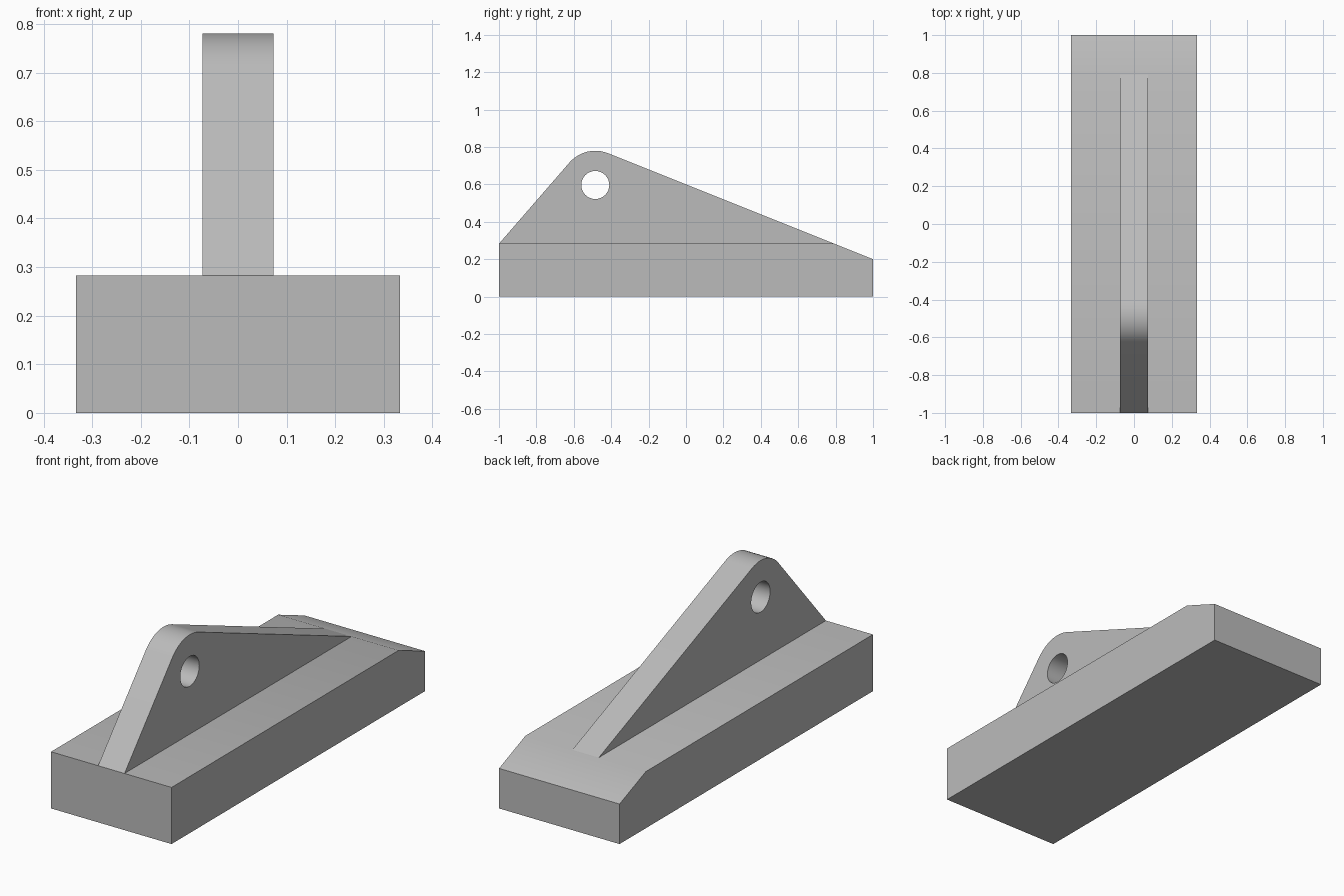
import bpy, bmesh, math

cube = bpy.data.objects.get("Cube")
if cube:
    bpy.data.objects.remove(cube, do_unlink=True)

grey = bpy.data.materials.new("plain_grey")
grey.use_nodes = True
grey.diffuse_color = (0.5, 0.5, 0.5, 1)
grey.node_tree.nodes["Principled BSDF"].inputs["Base Color"].default_value = (0.5, 0.5, 0.5, 1)

BASE_W, FIN_W = 0.666, 0.146
TOP, END = 0.283, 0.2            # base top and height of its low back end
SLOPE = 0.4                      # fall of the back ramp
RAMP_Y = 1 - (TOP - END) / SLOPE # where the ramp meets the base top
CY, CZ = -0.485, 0.597           # lug centre
LUG_R, HOLE_R = 0.183, 0.075


def arc(radius, start, end, steps):
    angles = [start + (end - start) * i / steps for i in range(steps + 1)]
    return [(CY + radius * math.cos(a), CZ + radius * math.sin(a)) for a in angles]


def plate(name, loops, width):
    """Extrude a side profile (outer loop, then holes) across x."""
    bm = bmesh.new()
    edges = []
    for loop in loops:
        vs = [bm.verts.new((-width / 2, y, z)) for y, z in loop]
        edges += [bm.edges.new((v, vs[i - 1])) for i, v in enumerate(vs)]
    bmesh.ops.triangle_fill(bm, edges=edges, use_beauty=True)
    ext = bmesh.ops.extrude_face_region(bm, geom=bm.faces[:], use_keep_orig=True)
    moved = [g for g in ext["geom"] if isinstance(g, bmesh.types.BMVert)]
    bmesh.ops.translate(bm, verts=moved, vec=(width, 0, 0))
    bmesh.ops.recalc_face_normals(bm, faces=bm.faces[:])
    bmesh.ops.dissolve_limit(bm, angle_limit=0.001, verts=bm.verts[:], edges=bm.edges[:])
    mesh = bpy.data.meshes.new(name)
    bm.to_mesh(mesh)
    bm.free()
    mesh.materials.append(grey)
    obj = bpy.data.objects.new(name, mesh)
    bpy.context.collection.objects.link(obj)
    bpy.ops.object.select_all(action="DESELECT")
    obj.select_set(True)
    bpy.context.view_layer.objects.active = obj
    bpy.ops.object.shade_smooth_by_angle(angle=math.radians(25))
    return obj


# Base block with a ramped back end
plate("base", [[(-1, 0), (1, 0), (1, END), (RAMP_Y, TOP), (-1, TOP)]], BASE_W)

# Upright fin: straight flanks tangent to a rounded lug, with a pin hole
back_tangent = math.atan2(1, SLOPE)
dy, dz = -1 - CY, TOP - CZ
front_tangent = math.atan2(dz, dy) % math.tau - math.acos(LUG_R / math.hypot(dy, dz))
outline = [(-1, TOP), (RAMP_Y, TOP)] + arc(LUG_R, back_tangent, front_tangent, 12)
hole = arc(HOLE_R, 0, math.tau, 32)[:-1]
plate("fin", [outline, hole], FIN_W)
